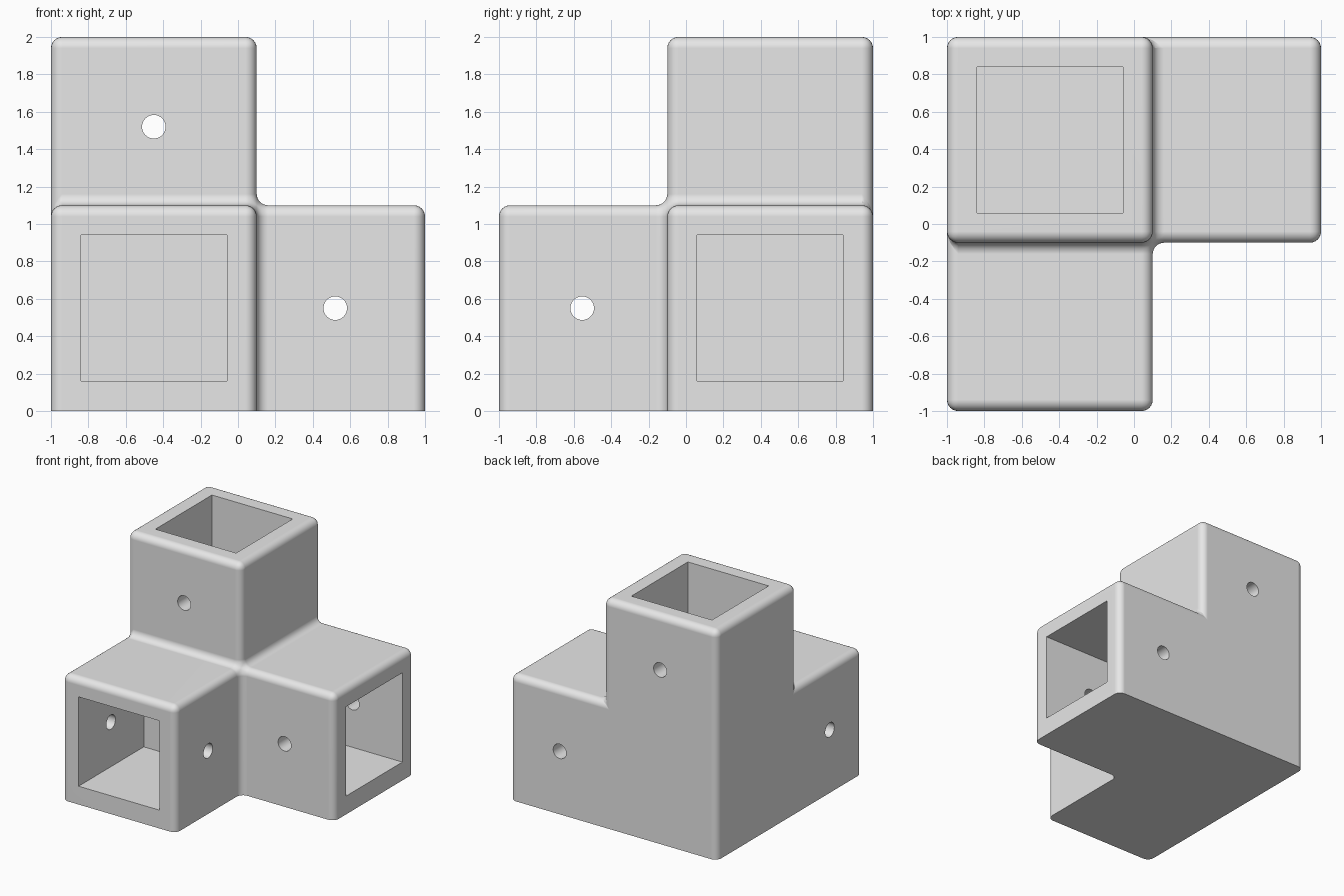
import bpy, bmesh
from math import pi
from mathutils import Matrix, Vector

if "Cube" in bpy.data.objects:
    bpy.data.objects.remove(bpy.data.objects["Cube"], do_unlink=True)

OUTER, ARM, SOCKET = 1.1, 0.9, 0.78
ROUND, HOLE = 0.06, 0.063
CENTRE = Vector((-0.45, 0.45, 0.55))
ARM_DIRECTIONS = [Vector((1, 0, 0)), Vector((0, -1, 0)), Vector((0, 0, 1))]

grey = bpy.data.materials.new("grey plastic")
grey.use_nodes = True
grey.diffuse_color = (0.8, 0.8, 0.8, 1)
grey.node_tree.nodes["Principled BSDF"].inputs["Base Color"].default_value = (0.8, 0.8, 0.8, 1)


def make_object(name, bm):
    mesh = bpy.data.meshes.new(name)
    bm.to_mesh(mesh)
    bm.free()
    obj = bpy.data.objects.new(name, mesh)
    mesh.materials.append(grey)
    bpy.context.collection.objects.link(obj)
    return obj


def cut(target, bm):
    """Subtract a bmesh solid from the target."""
    cutter = make_object("cutter", bm)
    cutter.hide_render = True
    mod = target.modifiers.new("cut", 'BOOLEAN')
    mod.operation = 'DIFFERENCE'
    mod.solver = 'EXACT'
    mod.object = cutter
    bpy.ops.object.modifier_apply(modifier=mod.name)
    bpy.data.objects.remove(cutter, do_unlink=True)


# Corner block with three arms pulled out of its faces
bm = bmesh.new()
bmesh.ops.create_cube(bm, size=OUTER, matrix=Matrix.Translation(CENTRE))
bm.normal_update()
ends = [f for f in bm.faces if any(f.normal.dot(d) > 0.9 for d in ARM_DIRECTIONS)]
for face in bmesh.ops.extrude_discrete_faces(bm, faces=ends)["faces"]:
    face.normal_update()
    bmesh.ops.translate(bm, verts=face.verts, vec=face.normal * ARM)
bmesh.ops.recalc_face_normals(bm, faces=bm.faces[:])
bmesh.ops.dissolve_limit(bm, angle_limit=0.01, verts=bm.verts[:], edges=bm.edges[:])

# Round every edge except those around the flat base
bm.normal_update()
rounded = [e for e in bm.edges if max(v.co.z for v in e.verts) > 0.01]
bmesh.ops.bevel(bm, geom=rounded, offset=ROUND, offset_type='OFFSET', segments=6,
                profile=0.5, affect='EDGES', clamp_overlap=False)
bracket = make_object("corner_bracket", bm)
bpy.context.view_layer.objects.active = bracket
bracket.select_set(True)

# Square sockets, one along each arm
for d in ARM_DIRECTIONS:
    bm = bmesh.new()
    depth = ARM + 0.2
    size = [depth if abs(c) > 0.5 else SOCKET for c in d]
    middle = CENTRE + d * (OUTER / 2 + depth / 2)
    bmesh.ops.create_cube(bm, size=1, matrix=Matrix.Translation(middle) @ Matrix.Diagonal(size).to_4x4())
    cut(bracket, bm)

# Round screw holes passing straight through each arm
for place, axis in [((0.52, 0.45, 0.55), 'X'),
                    ((-0.45, 0.45, 1.52), 'X'),
                    ((-0.45, -0.555, 0.55), 'Y')]:
    bm = bmesh.new()
    bmesh.ops.create_cone(bm, cap_ends=True, segments=40, radius1=HOLE, radius2=HOLE, depth=1.5,
                          matrix=Matrix.Translation(place) @ Matrix.Rotation(pi / 2, 4, axis))
    cut(bracket, bm)

# Smooth fillets, flat walls
bpy.ops.object.shade_smooth_by_angle(angle=pi / 6)
weighted = bracket.modifiers.new("flat_walls", 'WEIGHTED_NORMAL')
weighted.keep_sharp = True
